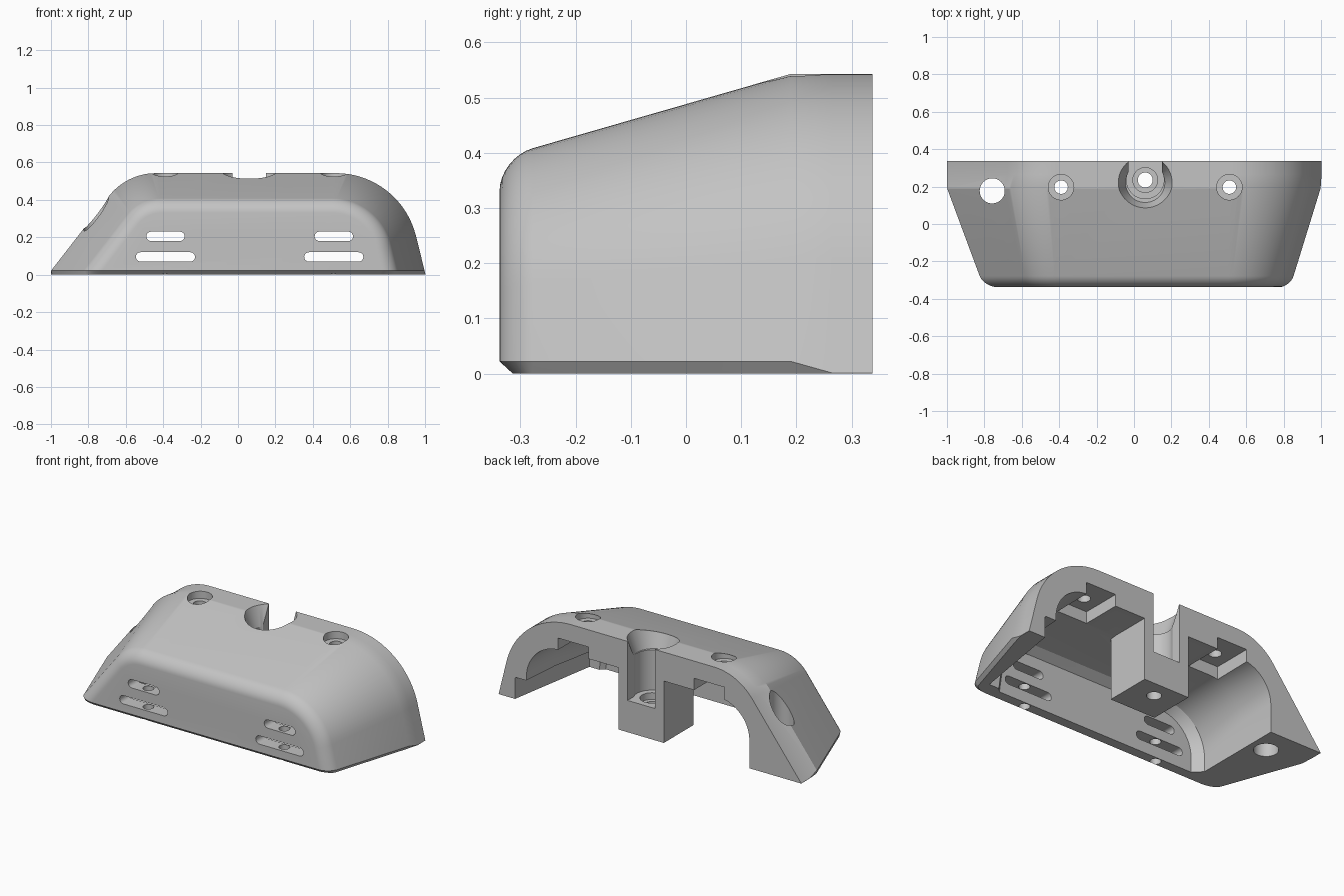
import bpy, bmesh, math
from mathutils import Matrix, Vector

cube = bpy.data.objects.get("Cube")
if cube:
    bpy.data.objects.remove(cube, do_unlink=True)

grey = bpy.data.materials.new("plain_grey")
grey.use_nodes = True
grey.diffuse_color = (0.55, 0.55, 0.55, 1)
grey.node_tree.nodes["Principled BSDF"].inputs["Base Color"].default_value = (0.55, 0.55, 0.55, 1)

FRONT, BACK = -0.338, 0.338
SEG = 18


def finish(name, bm):
    bmesh.ops.recalc_face_normals(bm, faces=bm.faces)
    mesh = bpy.data.meshes.new(name)
    bm.to_mesh(mesh)
    bm.free()
    mesh.materials.append(grey)
    ob = bpy.data.objects.new(name, mesh)
    bpy.context.collection.objects.link(ob)
    return ob


def section(xl, xr, top, rl, rr, al, ar, feet):
    """Arch outline: two leaning sides, each rounded into a flat top."""
    def side(xb, r, a, s):
        a = math.radians(a)
        zt = top - r + r * math.sin(a)
        cx = xb - s * (zt * math.tan(a) + r * math.cos(a))
        pts = [(xb - s * (z * math.tan(a) + inset), z) for z, inset in feet]
        for i in range(SEG + 1):
            t = a + (math.pi / 2 - a) * i / SEG
            pts.append((cx + s * r * math.cos(t), top - r + r * math.sin(t)))
        return pts
    return side(xl, rl, al, -1) + side(xr, rr, ar, 1)[::-1]


def loft(name, rows):
    """Skin a list of equal outlines, each a list of 3D points."""
    bm = bmesh.new()
    loops = [[bm.verts.new(p) for p in row] for row in rows]
    n = len(loops[0])
    for a, b in zip(loops, loops[1:]):
        for i in range(n):
            j = (i + 1) % n
            bm.faces.new((a[i], a[j], b[j], b[i]))
    for cap in (loops[0], loops[-1]):
        bm.faces.new(cap[1:-1])
        bm.faces.new((cap[0], cap[1], cap[-2], cap[-1]))
    return finish(name, bm)


def hollow(name, stations):
    """Lofted cutter reaching below the base; a station is y, then arch sizes."""
    feet = [(-0.1, 0), (-0.05, 0)]
    return loft(name, [[(x, y, z) for x, z in section(*arch, feet)]
                       for y, *arch in stations])


def box(name, lo, hi):
    bm = bmesh.new()
    lo, hi = Vector(lo), Vector(hi)
    bmesh.ops.create_cube(bm, size=1, matrix=Matrix.Translation((lo + hi) / 2)
                          @ Matrix.Diagonal((*(hi - lo), 1)))
    return finish(name, bm)


def drill(name, x, y, z0, z1, r0, r1=None):
    bm = bmesh.new()
    bmesh.ops.create_cone(bm, cap_ends=True, segments=48, radius1=r0, radius2=r1 or r0,
                          depth=z1 - z0, matrix=Matrix.Translation((x, y, (z0 + z1) / 2)))
    return finish(name, bm)


def vent(name, x0, x1, z, r):
    """Round-ended slot running through the front wall."""
    bm = bmesh.new()
    pts = []
    for cx, start in ((x1 - r, -math.pi / 2), (x0 + r, math.pi / 2)):
        for i in range(13):
            t = start + math.pi * i / 12
            pts.append(bm.verts.new((cx + r * math.cos(t), -0.5, z + r * math.sin(t))))
    face = bm.faces.new(pts)
    ext = bmesh.ops.extrude_face_region(bm, geom=[face])["geom"]
    bmesh.ops.translate(bm, verts=[v for v in ext if isinstance(v, bmesh.types.BMVert)],
                        vec=(0, 0.35, 0))
    return finish(name, bm)


def combine(target, tool, operation="DIFFERENCE"):
    tool.hide_render = True
    mod = target.modifiers.new("join", "BOOLEAN")
    mod.operation, mod.solver, mod.object = operation, "EXACT", tool
    bpy.context.view_layer.objects.active = target
    bpy.ops.object.modifier_apply(modifier=mod.name)
    bpy.data.objects.remove(tool, do_unlink=True)


# Outer shell: tapers to the front, rounded front rim, chamfered foot
def shell_row(y, d=0.0):
    t = max(0.0, min(1.0, (0.19 - y) / (0.19 - FRONT)))
    mix = lambda a, b: a + (b - a) * t
    foot = 0.022 if y < 0.2 else 0.001
    left = mix(-1.016, -0.82) if y < 0.2 else -1.0
    outline = section(left + d * 1.27, mix(1.003, 0.84) - d * 1.03,
                      mix(0.543, 0.391) - d, mix(0.32, 0.22) - d, mix(0.44, 0.31) - d,
                      37.8, 14, [(0, foot), (foot, 0)])
    low = y + 0.024 * max(0, (FRONT + 0.06 - y) / 0.06)
    return [(x, low if z == 0 else y, z) for x, z in outline]


rows = []
for i in range(9):
    a = math.pi / 2 * i / 8
    rows.append(shell_row(FRONT + 0.06 * (1 - math.sin(a)), 0.06 * (1 - math.cos(a))))
rows.reverse()
rows += [shell_row(y) for y in (0.19, 0.265, BACK)]
body = loft("housing", rows)

# Cavity open to the back and below, with a wider low notch in one side wall
combine(body, hollow("cavity", (
    (-0.255, -0.606, 0.71, 0.30, 0.21, 0.2, 0, 8),
    (-0.205, -0.656, 0.76, 0.335, 0.25, 0.22, 0, 8),
    (0.1, -0.656, 0.81, 0.37, 0.22, 0.22, 0, 4),
    (0.4, -0.656, 0.83, 0.37, 0.2, 0.22, 0, 2))))
combine(body, hollow("low_notch", (
    (-0.23, 0.5, 0.8, 0.13, 0.01, 0.01, 0, 0),
    (0.4, 0.5, 0.905, 0.13, 0.01, 0.01, 0, 0))))

# Central block with its keyhole and fixing hole
combine(body, box("center_block", (-0.09, 0.06, 0), (0.21, BACK, 0.42)), "UNION")
CX, CY = 0.06, 0.235
combine(body, drill("key_bore", CX, CY, 0.19, 0.7, 0.1))
combine(body, box("key_slot", (CX - 0.09, CY, 0.19), (CX + 0.09, 0.5, 0.7)))
combine(body, drill("key_flare", CX, CY - 0.015, 0.43, 0.56, 0.105, 0.15))
combine(body, drill("key_recess", CX, CY, 0.15, 0.3, 0.066))
combine(body, drill("key_hole", CX, CY, -0.1, 0.3, 0.04))

# Screw points, nut pockets, vents and pin holes on both sides
for x in (-0.39, 0.51):
    combine(body, box("nut_pocket", (x - 0.1, 0.1, 0.3), (x + 0.1, 0.5, 0.44)))
    combine(body, drill("screw_recess", x, 0.197, 0.5, 0.7, 0.068))
    combine(body, drill("screw_hole", x, 0.197, 0.3, 0.7, 0.036))
    combine(body, drill("pin_hole", x, -0.29, -0.1, 0.22, 0.03))
    combine(body, vent("upper_vent", x - 0.1, x + 0.105, 0.205, 0.025))
    combine(body, vent("lower_vent", x - 0.156, x + 0.16, 0.095, 0.025))

# Cable hole through the solid end
combine(body, drill("cable_hole", -0.758, 0.177, -0.1, 0.7, 0.067))

bpy.ops.object.select_all(action="DESELECT")
body.select_set(True)
bpy.context.view_layer.objects.active = body
bpy.ops.object.shade_smooth_by_angle(angle=math.radians(25))
